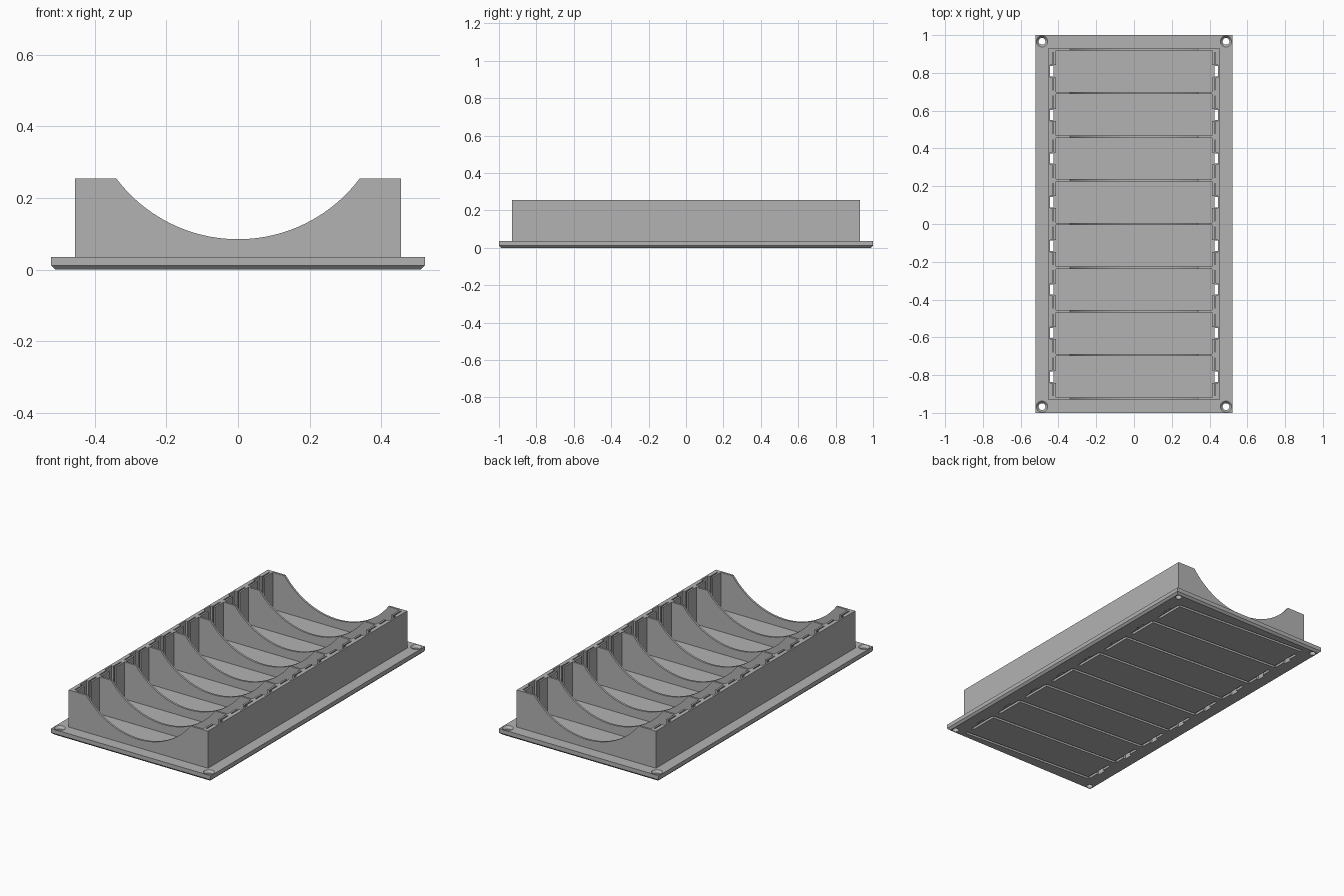
import bpy, bmesh, math
from mathutils import Matrix, Vector

old = bpy.data.objects.get("Cube")
if old:
    bpy.data.objects.remove(old, do_unlink=True)

GREY = 0.45
mat = bpy.data.materials.new("matte grey")
mat.use_nodes = True
mat.diffuse_color = (GREY, GREY, GREY, 1)
mat.node_tree.nodes["Principled BSDF"].inputs["Base Color"].default_value = (GREY, GREY, GREY, 1)

CELLS = 8
HALF_Y = 0.93
WALL_X = 0.455
THICK = 0.012
FLOOR, TOP = 0.036, 0.255
PITCH = (2 * HALF_Y - THICK) / CELLS
dividers_y = [(i - CELLS / 2) * PITCH for i in range(CELLS + 1)]
cells_y = [y + PITCH / 2 for y in dividers_y[:-1]]


def box(bm, x, y, z, turn=0):
    """Add a box given (min, max) along each axis, optionally turned about z."""
    size = [b - a for a, b in (x, y, z)]
    mid = Vector([(a + b) / 2 for a, b in (x, y, z)])
    m = Matrix.Translation(mid) @ Matrix.Rotation(turn, 4, 'Z') @ Matrix.Diagonal((*size, 1))
    return bmesh.ops.create_cube(bm, size=1, matrix=m)["verts"]


def side_box(bm, side, x, y, z):
    box(bm, sorted((side * x[0], side * x[1])), y, z)


def finish(bm, name):
    bmesh.ops.recalc_face_normals(bm, faces=bm.faces)
    mesh = bpy.data.meshes.new(name)
    bm.to_mesh(mesh)
    bm.free()
    mesh.materials.append(mat)
    ob = bpy.data.objects.new(name, mesh)
    bpy.context.collection.objects.link(ob)
    return ob


def cut(ob, bm):
    cutter = finish(bm, "cutter")
    cutter.hide_render = True
    mod = ob.modifiers.new("cut", 'BOOLEAN')
    mod.operation = 'DIFFERENCE'
    mod.solver = 'EXACT'
    mod.object = cutter
    bpy.context.view_layer.objects.active = ob
    bpy.ops.object.modifier_apply(modifier=mod.name)
    bpy.data.objects.remove(cutter, do_unlink=True)


# Base plate with chamfered underside
bm = bmesh.new()
box(bm, (-0.522, 0.522), (-1, 1), (0, FLOOR))
low = [e for e in bm.edges if all(v.co.z < 0.001 for v in e.verts)]
bmesh.ops.bevel(bm, geom=low, offset=0.012, segments=1, affect='EDGES')
base = finish(bm, "base_plate")

# Countersunk corner holes
for r_low, r_high, z0, z1 in ((0.018, 0.018, -0.02, 0.06), (0.018, 0.03, 0.022, 0.0362)):
    bm = bmesh.new()
    for sx in (-1, 1):
        for sy in (-1, 1):
            bmesh.ops.create_cone(bm, cap_ends=True, segments=32, radius1=r_low, radius2=r_high,
                                  depth=z1 - z0,
                                  matrix=Matrix.Translation((sx * 0.487, sy * 0.967, (z0 + z1) / 2)))
    cut(base, bm)

# Contact slots through the floor
bm = bmesh.new()
for y in cells_y:
    for s in (-1, 1):
        side_box(bm, s, (0.425, 0.444), (y - 0.027, y + 0.027), (-0.05, 0.1))
cut(base, bm)

# Wire channels in the underside: cross runs, then side runs
bm = bmesh.new()
for y in dividers_y:
    box(bm, (-0.425, 0.425), (y - 0.008, y + 0.008), (-0.05, 0.014), -0.06)
cut(base, bm)
bm = bmesh.new()
for y in cells_y:
    for s in (-1, 1):
        side_box(bm, s, (0.415, 0.431), (y - 0.09, y + 0.09), (-0.05, 0.0135))
cut(base, bm)

# Outer side walls
for s, name in ((1, "left_wall"), (-1, "right_wall")):
    bm = bmesh.new()
    side_box(bm, s, (0.445, WALL_X), (-HALF_Y, HALF_Y), (FLOOR - 0.004, TOP))
    finish(bm, name)

# Contact holders: backing block and retaining lip beside each divider
for s, name in ((1, "left_contact_holders"), (-1, "right_contact_holders")):
    bm = bmesh.new()
    for y in cells_y:
        for d in (-1, 1):
            edge = y + d * PITCH / 2
            for x in ((0.432, 0.446), (0.414, 0.425)):
                side_box(bm, s, x, sorted((y + d * 0.032, edge)), (FLOOR - 0.004, TOP))
            side_box(bm, s, (0.424, 0.433), sorted((edge - d * 0.016, edge)), (FLOOR - 0.004, TOP))
    finish(bm, name)

# Dividers with a circular saddle cut
RADIUS, SADDLE_Z = 0.425, 0.51
half_angle = math.acos((SADDLE_Z - TOP) / RADIUS)
STEPS = 40
profile = [(WALL_X, TOP), (WALL_X, FLOOR - 0.004), (-WALL_X, FLOOR - 0.004), (-WALL_X, TOP)]
for i in range(STEPS + 1):
    a = half_angle * (2 * i / STEPS - 1)
    profile.append((RADIUS * math.sin(a), SADDLE_Z - RADIUS * math.cos(a)))

for n, y in enumerate(dividers_y):
    bm = bmesh.new()
    face = bm.faces.new([bm.verts.new((x, y - THICK / 2, z)) for x, z in profile])
    new = bmesh.ops.extrude_face_region(bm, geom=[face])["geom"]
    bmesh.ops.translate(bm, vec=(0, THICK, 0),
                        verts=[v for v in new if isinstance(v, bmesh.types.BMVert)])
    end = n in (0, CELLS)
    ob = finish(bm, f"end_wall_{n}" if end else f"divider_{n}")
    bpy.ops.object.select_all(action='DESELECT')
    ob.select_set(True)
    bpy.context.view_layer.objects.active = ob
    bpy.ops.object.shade_smooth_by_angle(angle=math.radians(30))
